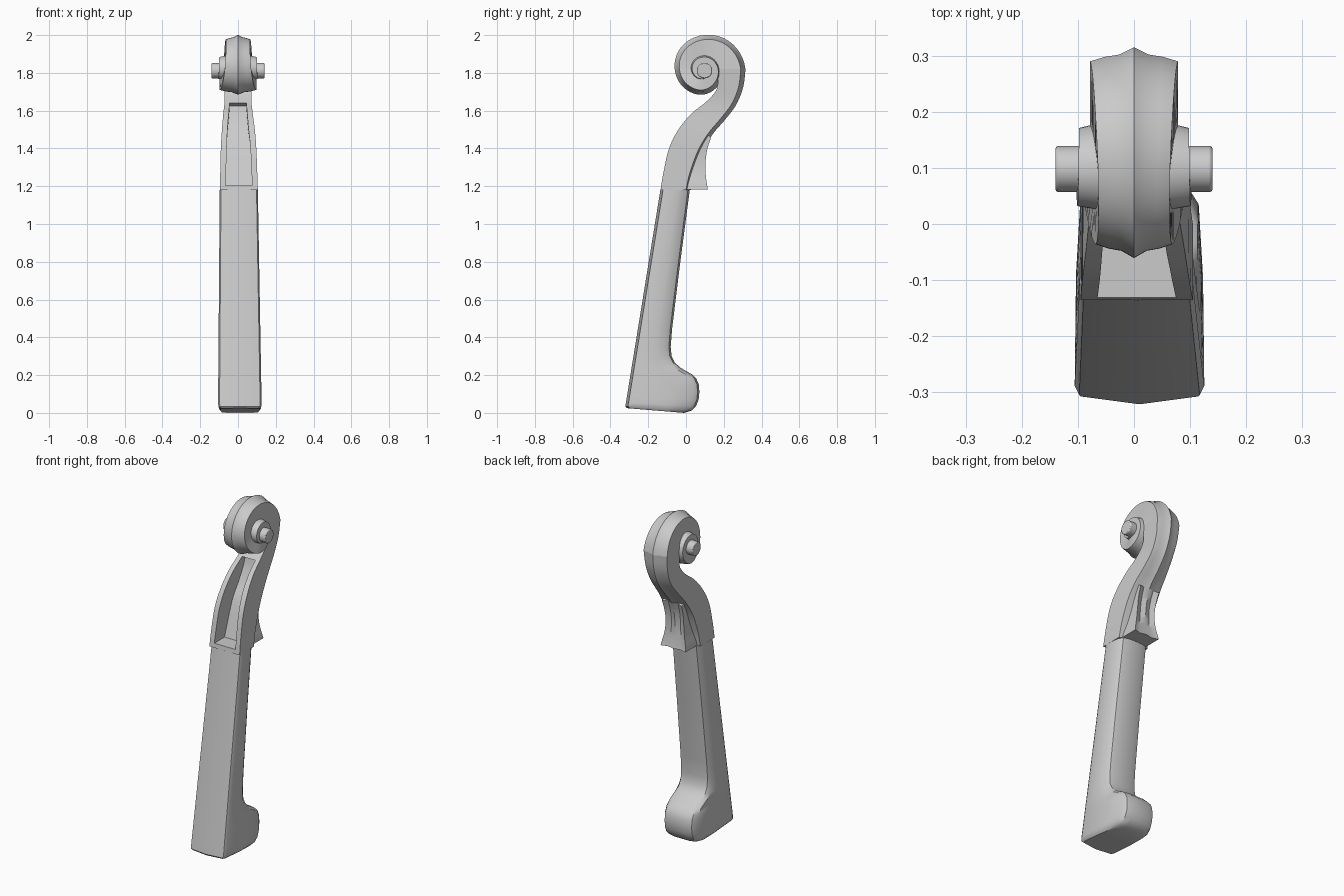
import bpy, bmesh, math
from mathutils import Vector

if "Cube" in bpy.data.objects:
    bpy.data.objects.remove(bpy.data.objects["Cube"])


def smooth(keys, n):
    """Catmull-Rom interpolation through tuples."""
    out = []
    for i in range(len(keys) - 1):
        p0, p1 = keys[max(i - 1, 0)], keys[i]
        p2, p3 = keys[i + 1], keys[min(i + 2, len(keys) - 1)]
        for k in range(n):
            t = k / n
            out.append(tuple(0.5 * (2 * b + (c - a) * t + (2 * a - 5 * b + 4 * c - d) * t * t
                                    + (3 * b - a - 3 * c + d) * t ** 3)
                             for a, b, c, d in zip(p0, p1, p2, p3)))
    return out + [tuple(keys[-1])]


def lerp_keys(keys, x):
    for a, b in zip(keys, keys[1:]):
        if x <= b[0]:
            t = (x - a[0]) / (b[0] - a[0])
            return [u + (v - u) * t for u, v in zip(a[1:], b[1:])]
    return list(keys[-1][1:])


def loft(name, rings, section):
    """Each ring is (inner y, z, outer y, z, half width, centre x)."""
    bm = bmesh.new()
    loops = []
    for py, pz, qy, qz, w, cx in rings:
        p, q = Vector((0, py, pz)), Vector((0, qy, qz))
        d = (q - p).length
        u = (q - p) / d
        half = section(d, w)
        pts = half + [(s, -x) for s, x in reversed(half) if x > 1e-6]
        loops.append([bm.verts.new(p + u * s + Vector((x + cx, 0, 0))) for s, x in pts])
    n = len(loops[0])
    for a, b in zip(loops, loops[1:]):
        for i in range(n):
            bm.faces.new((a[i], a[(i + 1) % n], b[(i + 1) % n], b[i]))
    bm.faces.new(loops[0])
    bm.faces.new(list(reversed(loops[-1])))
    bmesh.ops.recalc_face_normals(bm, faces=bm.faces)
    me = bpy.data.meshes.new(name)
    bm.to_mesh(me)
    bm.free()
    ob = bpy.data.objects.new(name, me)
    bpy.context.collection.objects.link(ob)
    return ob


def shade(ob, angle=35):
    bpy.ops.object.select_all(action='DESELECT')
    ob.select_set(True)
    bpy.context.view_layer.objects.active = ob
    bpy.ops.object.shade_smooth_by_angle(angle=math.radians(angle))


# Cross-sections: (distance from inner point, half width)
def neck_section(d, w):
    return [(0, 0), (.014, .93 * w), (.03, w), (d * .6, .98 * w), (d - .035, .92 * w),
            (d - .01, .78 * w), (d, .45 * w), (d, 0)]


def rim_section(d, w):
    k = min(1, d / .08)
    return [(0, 0), (0, w), (d - .025 * k, w), (d - .017 * k, .66 * w),
            (d - .013 * k, .33 * w), (d, 0)]


def box_section(d, w):
    return [(0, w), (d, w)]


# Neck with rounded heel
heel = [(0, -.01), (.012, .03), (.035, .053), (.07, .067), (.11, .071), (.15, .068), (.18, .055),
        (.205, .03), (.222, 0), (.24, -.03), (.265, -.058), (.3, -.076), (.35, -.081),
        (.45, -.073), (.8, -.03), (1.18, .02)]
rings = []
for z, y in heel:
    zf = max(z, .025 + z * .8) if z < .2 else z
    w = .116 - .015 * z / 1.18 - (.012 if z == 0 else .003 if z < .02 else 0)
    front = -.322 + (zf - .03) * .162 + (.01 if z == 0 else 0)
    rings.append((front, zf, y, z, w, .01 - .005 * z))
shade(loft("neck", rings, neck_section))

# Pegbox, curving back up into the scroll
peg_keys = [(-.135, 1.18, .025, 1.18, .1, .005), (-.12, 1.27, .045, 1.27, .098, .004),
            (-.09, 1.4, .09, 1.39, .094, .003), (-.04, 1.5, .145, 1.48, .087, .002),
            (.03, 1.585, .205, 1.55, .078, 0), (.11, 1.65, .265, 1.63, .071, 0),
            (.165, 1.72, .303, 1.725, .073, 0), (.165, 1.82, .315, 1.82, .078, 0)]
pegbox = loft("pegbox", smooth(peg_keys, 5), rim_section)

# Hollow in the front of the pegbox
cut_keys = [(-.18, 1.205, -.035, 1.205, .07, .005), (-.12, 1.4, .03, 1.4, .063, .003),
            (-.07, 1.52, .08, 1.49, .055, 0), (0, 1.61, .115, 1.57, .048, 0),
            (.06, 1.665, .13, 1.625, .044, 0)]
cutter = loft("pegbox_cutter", smooth(cut_keys, 4), box_section)
cutter.hide_render = True
mod = pegbox.modifiers.new("hollow", 'BOOLEAN')
mod.operation, mod.solver, mod.object = 'DIFFERENCE', 'EXACT', cutter
bpy.context.view_layer.objects.active = pegbox
bpy.ops.object.modifier_apply(modifier=mod.name)
bpy.data.objects.remove(cutter)
shade(pegbox)

# Flared chin behind the pegbox
chin_keys = [(-.01, 1.182, .12, 1.182, .082, .005), (0, 1.21, .115, 1.21, .078, .004),
             (.01, 1.27, .108, 1.265, .066, .003), (.03, 1.34, .108, 1.335, .06, .002),
             (.06, 1.41, .118, 1.4, .062, .001), (.09, 1.48, .138, 1.46, .065, 0)]
shade(loft("chin", smooth(chin_keys, 3),
           lambda d, w: [(0, 0), (0, w), (d - .004, w), (d - .016, .5 * w), (d - .006, 0)]))

# Scroll: spiral band that widens toward the eye (angle, radius, half width)
spiral = [(0, .225, .078), (45, .203, .07), (90, .18, .064), (135, .164, .064), (180, .15, .07),
          (225, .141, .083), (270, .135, .097), (315, .118, .098), (360, .105, .098),
          (450, .085, .099), (540, .076, .101), (630, .066, .104), (720, .048, .106)]
dense = smooth(spiral, 6)
CY, CZ = .09, 1.82
rings = []
for a in range(0, 721, 8):
    r, w = lerp_keys(dense, a)
    inner = max(lerp_keys(dense, a + 360)[0] - .03, .012)
    c, s = math.cos(math.radians(a)), math.sin(math.radians(a))
    rings.append((CY + c * inner, CZ + s * inner, CY + c * r, CZ + s * r, w, 0))
shade(loft("scroll", rings, rim_section))

# Scroll eye passing through both sides
bpy.ops.mesh.primitive_cylinder_add(vertices=32, radius=.041, depth=.28,
                                    location=(0, .098, 1.812), rotation=(0, math.pi / 2, 0))
eye = bpy.context.object
eye.name = "scroll_eye"
bev = eye.modifiers.new("bevel", 'BEVEL')
bev.width, bev.segments = .005, 2
shade(eye)
